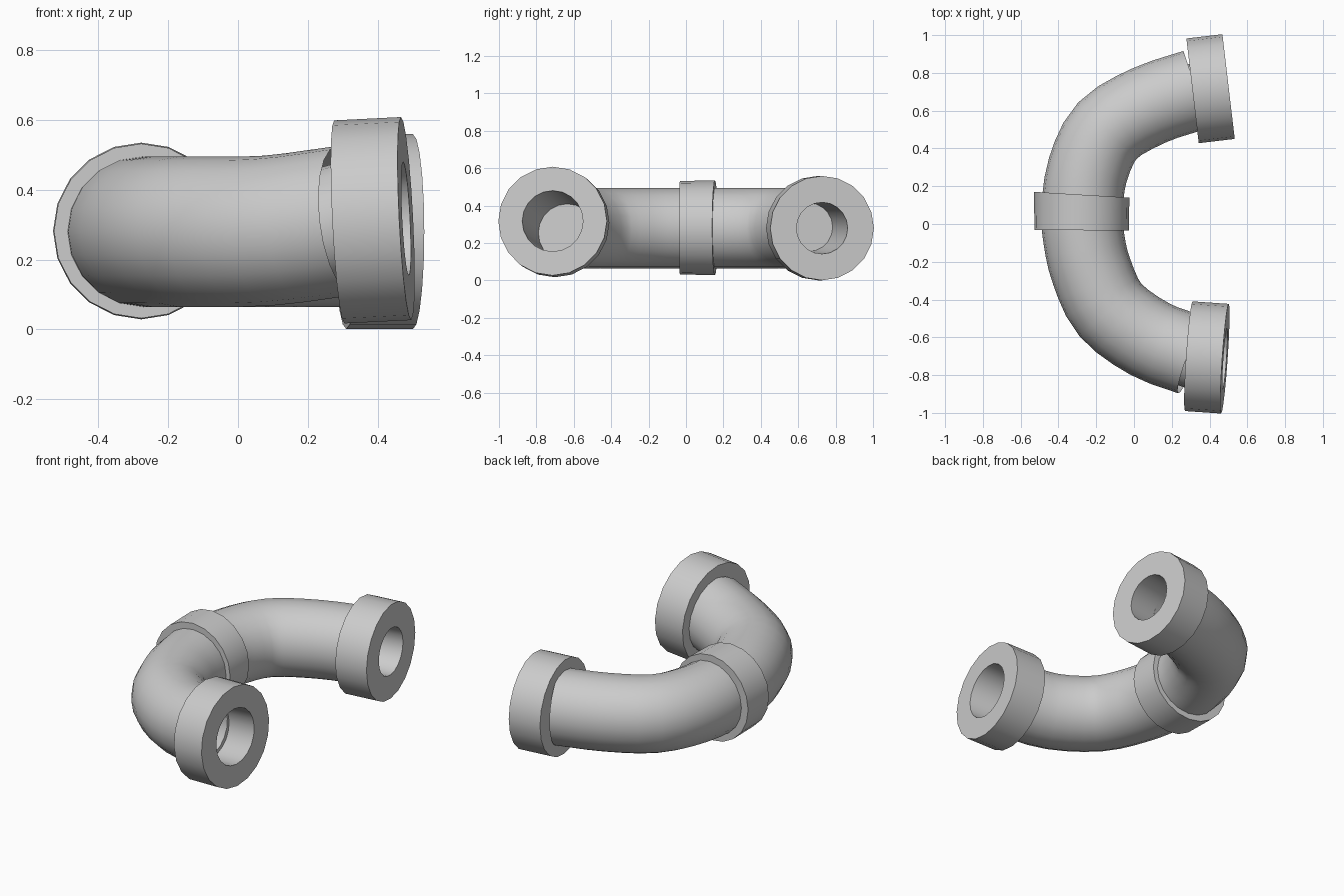
import bpy, bmesh, math
from mathutils import Vector

if "Cube" in bpy.data.objects:
    bpy.data.objects.remove(bpy.data.objects["Cube"])

SIDES = 20


def loft(name, rings, caps):
    """Skin circular rings given as (centre, axis, radius)."""
    bm = bmesh.new()
    loops = []
    for c, axis, r in rings:
        axis = Vector(axis).normalized()
        side = Vector((0, 0, 1)).cross(axis).normalized()
        up = axis.cross(side)
        loops.append([bm.verts.new(Vector(c) + r * (side * math.cos(a) + up * math.sin(a)))
                      for a in (2 * math.pi * i / SIDES for i in range(SIDES))])
    for a, b in zip(loops, loops[1:]):
        for i in range(SIDES):
            j = (i + 1) % SIDES
            bm.faces.new((a[i], a[j], b[j], b[i]))
    if caps:
        bm.faces.new(loops[0])
        bm.faces.new(loops[-1])
    bmesh.ops.recalc_face_normals(bm, faces=bm.faces)
    me = bpy.data.meshes.new(name)
    bm.to_mesh(me)
    bm.free()
    ob = bpy.data.objects.new(name, me)
    bpy.context.collection.objects.link(ob)
    bpy.ops.object.select_all(action='DESELECT')
    ob.select_set(True)
    bpy.context.view_layer.objects.active = ob
    bpy.ops.object.shade_smooth_by_angle(angle=math.radians(35))
    return ob


def spline(points, steps):
    """Catmull-Rom curve: list of (position, tangent)."""
    p = [Vector(q) for q in points]
    p = [2 * p[0] - p[1]] + p + [2 * p[-1] - p[-2]]
    out = []
    for i in range(1, len(p) - 2):
        a, b, c, d = p[i - 1:i + 3]
        last = i == len(p) - 3
        for s in range(steps + last):
            t = s / steps
            k1, k2, k3 = c - a, 2 * a - 5 * b + 4 * c - d, 3 * b - a - 3 * c + d
            out.append((b + 0.5 * (k1 * t + k2 * t * t + k3 * t ** 3),
                        0.5 * (k1 + 2 * k2 * t + 3 * k3 * t * t)))
    return out


# Bent pipe
path = [(0.33, 0.712, 0.28), (0.085, 0.63, 0.28), (-0.14, 0.495, 0.28),
        (-0.245, 0.285, 0.28), (-0.275, 0.07, 0.28), (-0.265, -0.08, 0.28),
        (-0.225, -0.25, 0.28), (-0.125, -0.455, 0.28), (0.085, -0.61, 0.283),
        (0.31, -0.695, 0.312)]
loft("bent_pipe", [(c, t, 0.215) for c, t in spline(path, 3)], False)

# Middle collar, slightly wedge shaped
loft("middle_collar", [((-0.277, -0.033, 0.282), (0.01, 1, 0), 0.25),
                       ((-0.277, 0.155, 0.282), (0.06, 1, 0), 0.253)], True)


# End flanges, each with a bore running into the pipe
def flange(name, centre, axis, radius, bore, floor, floor_radius):
    c, a, f = Vector(centre), Vector(axis).normalized(), Vector(floor)
    face = c + a * 0.192
    loft(name, [(f - a * 0.01, a, floor_radius + 0.006), (c, a, bore + 0.006),
                (c, a, radius), (face, a, radius), (face, a, bore),
                (f, a, floor_radius)], True)


flange("front_flange", (0.29, -0.70, 0.308), (1, -0.069, 0.05), 0.291, 0.163,
       (0.08, -0.635, 0.255), 0.155)
flange("rear_flange", (0.31, 0.705, 0.28), (1, 0.118, 0), 0.279, 0.138,
       (0.08, 0.655, 0.285), 0.13)
